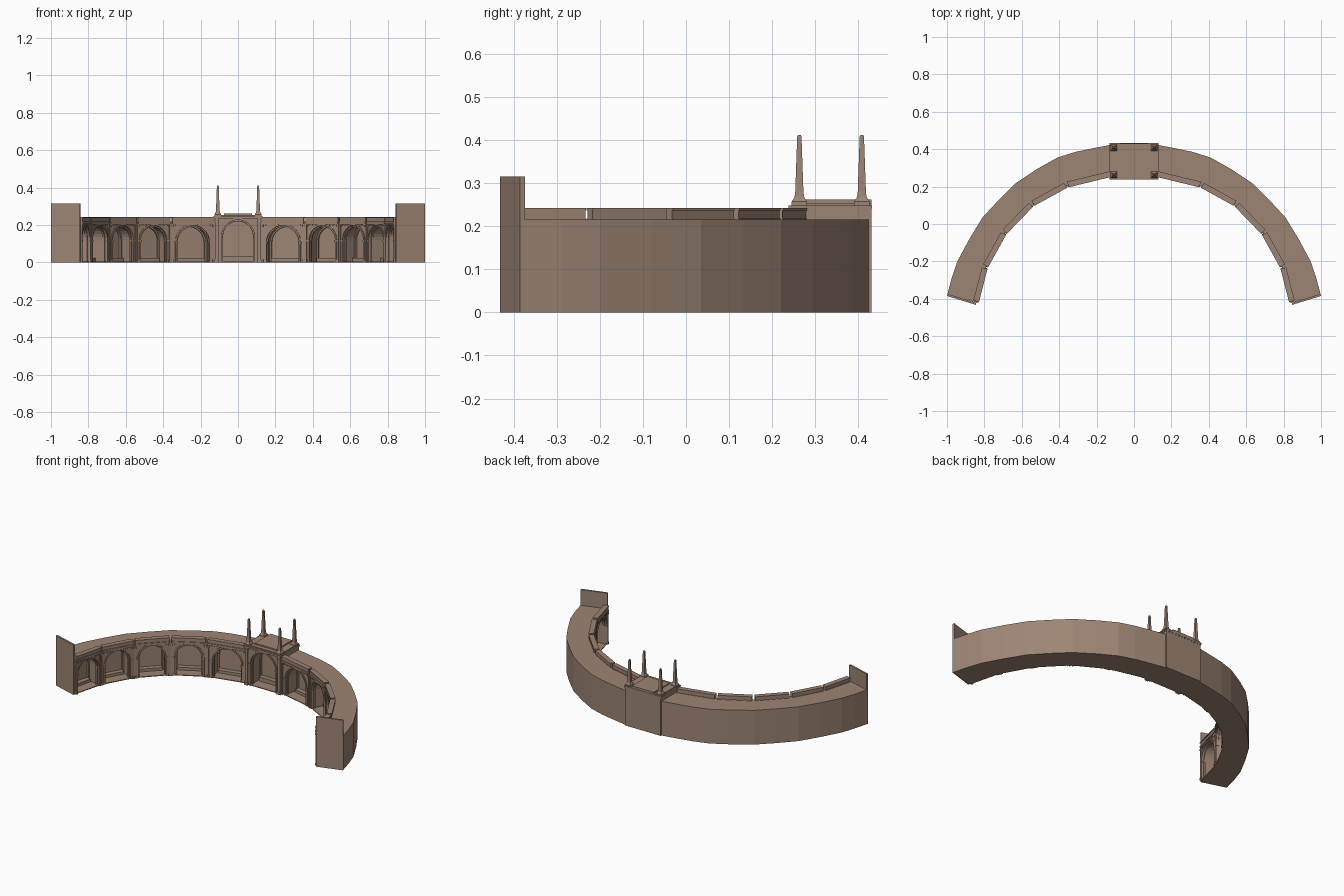
import bpy, bmesh, math
from mathutils import Vector, Matrix

if "Cube" in bpy.data.objects:
    bpy.data.objects.remove(bpy.data.objects["Cube"])

stone = bpy.data.materials.new("brown_stone")
stone.diffuse_color = (0.34, 0.235, 0.175, 1)
stone.use_nodes = True
stone.node_tree.nodes["Principled BSDF"].inputs["Base Color"].default_value = stone.diffuse_color
parts = {}


def solid(name, rings):
    """Add a closed solid made by joining equal-sized point rings."""
    bm = parts.setdefault(name, bmesh.new())
    vs = [[bm.verts.new(p) for p in r] for r in rings]
    n = len(vs[0])
    fs = [bm.faces.new(vs[0][::-1]), bm.faces.new(vs[-1])]
    for a, b in zip(vs, vs[1:]):
        for i in range(n):
            j = (i + 1) % n
            fs.append(bm.faces.new((a[i], a[j], b[j], b[i])))
    bmesh.ops.recalc_face_normals(bm, faces=fs)


def plan(name, pts, z0, z1):
    solid(name, [[Vector((x, y, z)) for x, y in pts] for z in (z0, z1)])


def box(name, m, x0, x1, y0, y1, z0, z1):
    pts = [(x0, y0), (x1, y0), (x1, y1), (x0, y1)]
    solid(name, [[m @ Vector((x, y, z)) for x, y in pts] for z in (z0, z1)])


def upright(name, m, pts, y0, y1):
    solid(name, [[m @ Vector((x, y, z)) for x, z in pts] for y in (y0, y1)])


def arch(hw, spring, z0, n=14):
    return ([(hw, z0)] + [(hw * math.cos(math.pi * i / n), spring + hw * math.sin(math.pi * i / n))
                          for i in range(n + 1)] + [(-hw, z0)])


def finish(name, bm):
    me = bpy.data.meshes.new(name)
    bm.to_mesh(me)
    bm.free()
    me.materials.append(stone)
    ob = bpy.data.objects.new(name, me)
    bpy.context.collection.objects.link(ob)
    return ob


def niche(m, hw, spring, depth, front, bench):
    """Arched recess with trims and a bench at the back."""
    upright("cutter", m, arch(hw, spring, 0.005), front - 0.03, depth)
    for w, t, y in ((0.009, 0.0, front - 0.005), (0.0, 0.007, front + 0.008)):
        upright("arch_trim", m, arch(hw + w, spring, 0.0) + arch(hw - t, spring, 0.0)[::-1],
                y, front + 0.02)
    upright("arch_trim", m, arch(hw + 0.001, spring, 0.0) + arch(hw - 0.008, spring, 0.0)[::-1],
            depth - 0.012, depth + 0.002)
    box("bench", m, -hw + 0.008, hw - 0.008, depth - 0.03, depth + 0.002, 0.003, bench)
    # impost bands at the springing
    for s in (-1, 1):
        xs = sorted((s * (hw - 0.005), s * (hw + 0.012)))
        box("impost", m, *xs, front - 0.007, front + 0.02, spring - 0.005, spring + 0.003)


# plan points of the right half
C = Vector((0, -0.6))
pier = [Vector(p) for p in ((0.12, 0.252), (0.355, 0.195), (0.537, 0.095),
                            (0.682, -0.055), (0.782, -0.235), (0.83, -0.422))]
outer = [(0.12, 0.424), (0.22, 0.405), (0.315, 0.385), (0.41, 0.355), (0.52, 0.293),
         (0.63, 0.22), (0.72, 0.132), (0.81, 0.035), (0.88, -0.08), (0.945, -0.2),
         (0.975, -0.29), (0.9985, -0.378)]
body_in = [C + (p - C) * 1.012 for p in pier]

for s in (-1, 1):
    # curved wing
    plan("wing_body", [(s * x, y) for x, y in [tuple(p) for p in body_in] + outer[::-1]], 0, 0.216)
    # raised end wall
    plan("end_wall", [(s * x, y) for x, y in ((1.0, -0.385), (0.846, -0.432),
                                              (0.843, -0.421), (0.997, -0.374))], 0, 0.315)
    for i in range(5):
        a, b = [Vector((s * p.x, p.y, 0)) for p in pier[i:i + 2]][::s]
        d = (b - a).normalized()
        n = Vector((-d.y, d.x, 0))
        mid = (a + b) / 2
        L = (b - a).length / 2
        m = Matrix(((d.x, n.x, 0, mid.x), (d.y, n.y, 0, mid.y), (0, 0, 1, 0), (0, 0, 0, 1)))
        hw = 0.09 if i == 0 else 0.08
        niche(m, hw, 0.197 - hw, 0.105, 0.011, 0.022)
        # cornice and parapet
        e = L - 0.005
        box("cornice", m, -e, e, 0.003, 0.03, 0.203, 0.209)
        box("cornice", m, -e, e, 0.0, 0.03, 0.209, 0.218)
        box("parapet", m, -e, e, 0.004, 0.028, 0.216, 0.236)
        box("parapet", m, -e, e, 0.0, 0.031, 0.236, 0.242)
        # small brackets under the cornice
        for k in range(9):
            x = (k - 4) * L / 5
            box("bracket", m, x - 0.003, x + 0.003, 0.004, 0.02, 0.196, 0.204)
        # half pilasters at both ends of the bay
        for t in (-1, 1):
            for w, y, z0, z1 in ((0.010, 0.005, 0, 0.205), (0.013, 0.002, 0, 0.014),
                                 (0.013, 0.002, 0.19, 0.203)):
                xs = sorted((t * (L - 0.001), t * (L - w)))
                box("pilaster", m, *xs, y, 0.03, z0, z1)

# central pavilion
I = Matrix.Identity(4)
box("pavilion_body", I, -0.125, 0.125, 0.252, 0.43, 0, 0.24)
niche(Matrix.Translation((0, 0.252, 0)), 0.088, 0.139, 0.1, 0.0, 0.03)
for s in (-1, 1):
    for w, y, z0, z1 in ((0.009, 0.243, 0, 0.238), (0.012, 0.24, 0, 0.016), (0.012, 0.24, 0.215, 0.225)):
        box("pavilion_pilaster", I, s * 0.114 - w, s * 0.114 + w, y, 0.27, z0, z1)
box("pavilion_cornice", I, -0.128, 0.128, 0.243, 0.431, 0.234, 0.241)
box("pavilion_cornice", I, -0.131, 0.131, 0.238, 0.432, 0.241, 0.248)
box("pavilion_roof", I, -0.122, 0.122, 0.25, 0.43, 0.248, 0.254)
box("pavilion_roof", I, -0.076, 0.076, 0.275, 0.43, 0.254, 0.262)

# four obelisks
for x in (-0.108, 0.108):
    for y in (0.263, 0.408):
        solid("obelisk", [[Vector((x + h * u, y + h * v, z)) for u, v in
                           ((-1, -1), (1, -1), (1, 1), (-1, 1))]
                          for h, z in ((0.018, 0.245), (0.018, 0.257), (0.015, 0.261),
                                       (0.011, 0.268), (0.0095, 0.28), (0.005, 0.408), (0.003, 0.412))])

obs = {k: finish(k, bm) for k, bm in parts.items()}

# carve the niches, then drop the cutter
cut = obs["cutter"]
cut.hide_render = True
for k in ("wing_body", "pavilion_body"):
    mod = obs[k].modifiers.new("niches", 'BOOLEAN')
    mod.operation = 'DIFFERENCE'
    mod.solver = 'EXACT'
    mod.object = cut
dg = bpy.context.evaluated_depsgraph_get()
carved = {k: bpy.data.meshes.new_from_object(obs[k].evaluated_get(dg))
          for k in ("wing_body", "pavilion_body")}
for k, me in carved.items():
    obs[k].modifiers.clear()
    obs[k].data = me
bpy.data.objects.remove(cut)
